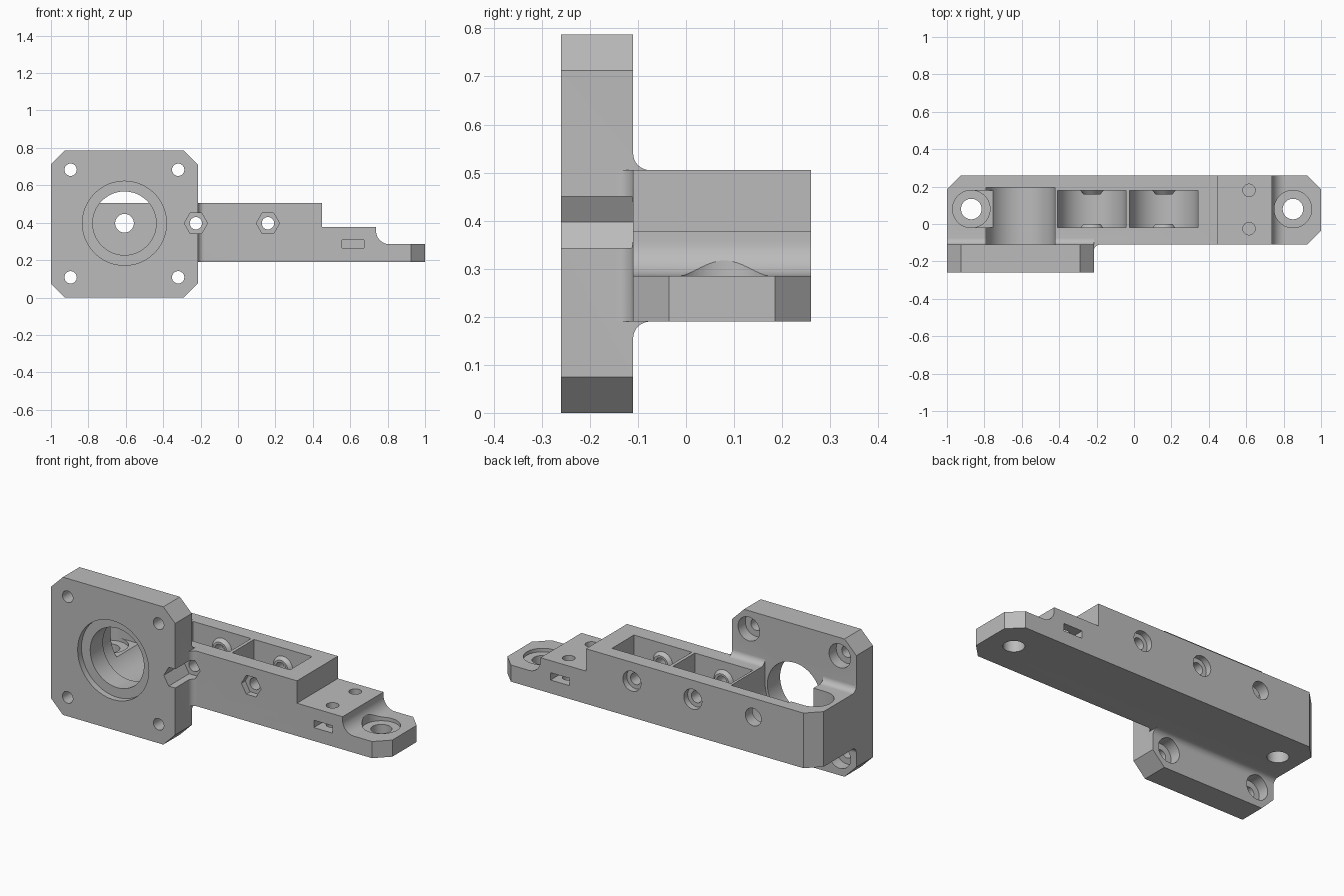
import bpy, bmesh, math

cube = bpy.data.objects.get("Cube")
if cube:
    bpy.data.objects.remove(cube, do_unlink=True)

grey = bpy.data.materials.new("mid grey")
grey.use_nodes = True
grey.diffuse_color = (0.5, 0.5, 0.5, 1)
grey.node_tree.nodes["Principled BSDF"].inputs["Base Color"].default_value = (0.5, 0.5, 0.5, 1)

PLACE = {"x": lambda u, v, t: (t, u, v),
         "y": lambda u, v, t: (u, t, v),
         "z": lambda u, v, t: (u, v, t)}


def arc(u, v, r, start, end, steps):
    angles = [math.radians(start + (end - start) * i / steps) for i in range(steps + 1)]
    return [(u + r * math.cos(a), v + r * math.sin(a)) for a in angles]


def loft(name, lower, upper, axis, a, b):
    """Solid between two matching outlines at positions a and b along an axis."""
    bm = bmesh.new()
    low = [bm.verts.new(PLACE[axis](u, v, a)) for u, v in lower]
    top = [bm.verts.new(PLACE[axis](u, v, b)) for u, v in upper]
    bm.faces.new(low)
    bm.faces.new(top)
    n = len(low)
    for i in range(n):
        j = (i + 1) % n
        bm.faces.new((low[i], low[j], top[j], top[i]))
    bmesh.ops.recalc_face_normals(bm, faces=bm.faces)
    mesh = bpy.data.meshes.new(name)
    bm.to_mesh(mesh)
    bm.free()
    mesh.materials.append(grey)
    ob = bpy.data.objects.new(name, mesh)
    bpy.context.collection.objects.link(ob)
    return ob


def prism(outline, axis, a, b, name="tool"):
    return loft(name, outline, outline, axis, a, b)


def circle(u, v, r, sides=48):
    return arc(u, v, r, 0, 360, sides)[:-1]


def rod(u, v, r, axis, a, b, sides=48):
    return prism(circle(u, v, r, sides), axis, a, b)


def box(u0, u1, v0, v1, axis, a, b):
    return prism([(u0, v0), (u1, v0), (u1, v1), (u0, v1)], axis, a, b)


def combine(tool, operation="DIFFERENCE"):
    """Apply a boolean to the bracket and discard the tool."""
    tool.hide_render = True
    mod = bracket.modifiers.new("shape", "BOOLEAN")
    mod.object, mod.operation, mod.solver = tool, operation, "EXACT"
    bpy.context.view_layer.objects.active = bracket
    bpy.ops.object.modifier_apply(modifier=mod.name)
    bpy.data.objects.remove(tool, do_unlink=True)


LEFT, EDGE, FACE, BACK = -1.0, -0.215, -0.11, 0.26
LOW, TOP, AXIS = 0.19, 0.505, 0.397
BORE_X, C = -0.607, 0.075
IDLERS = (-0.225, 0.16)

# Stepped arm, trimmed to a chamfered plan outline
steps = [(LEFT, LOW), (1, LOW), (1, 0.285)]
steps += arc(0.81, 0.357, 0.072, 270, 180, 12)
steps += [(0.738, 0.377), (0.45, 0.377), (0.45, TOP), (LEFT, TOP)]
bracket = prism(steps, "y", FACE, BACK, "mounting_bracket")
plan = [(LEFT, FACE), (1 - C, FACE), (1, FACE + C), (1, BACK - C),
        (1 - C, BACK), (LEFT + C, BACK), (LEFT, BACK - C)]
combine(prism(plan, "z", 0, 1), "INTERSECT")

# Square motor plate with cut corners
H = 0.787
plate = [(LEFT + C, 0), (EDGE - C, 0), (EDGE, C), (EDGE, H - C),
         (EDGE - C, H), (LEFT + C, H), (LEFT, H - C), (LEFT, C)]
combine(prism(plate, "y", -0.26, FACE), "UNION")

# Fillets where the arm meets the plate
R = 0.035
for z, s in ((TOP, 1), (LOW, -1)):
    curve = arc(FACE + R, z + s * R, R, 180, 180 + s * 90, 8)
    combine(prism(curve + [(FACE, z)], "x", LEFT, EDGE), "UNION")
curve = arc(EDGE + R, FACE - R, R, 90, 180, 8)
combine(prism(curve + [(EDGE, FACE)], "z", LOW, TOP), "UNION")

# Bearing pockets: round below, open above
def trough(x, r, a, b):
    return prism(arc(x, AXIS, r, 180, 360, 32) + [(x + r, 0.6), (x - r, 0.6)], "y", a, b)

combine(trough(BORE_X, 0.184, FACE, 0.195))
for x in IDLERS:
    combine(trough(x, 0.183, -0.02, 0.178))
    for wall, tip in ((-0.025, 0.0), (0.183, 0.158)):
        combine(loft("boss", circle(x, AXIS, 0.065), circle(x, AXIS, 0.045),
                     "y", wall, tip), "UNION")

# Motor bore, front recess and shaft hole
combine(rod(BORE_X, AXIS, 0.17, "y", -0.3, -0.1))
combine(rod(BORE_X, AXIS, 0.225, "y", -0.3, -0.225))
combine(rod(BORE_X, AXIS, 0.05, "y", 0.15, 0.3))

# Idler bolts: hex nut seat in front, round head seat behind
for x in IDLERS:
    combine(rod(x, AXIS, 0.033, "y", -0.3, 0.3))
    combine(rod(x, AXIS, 0.062, "y", -0.3, -0.075, 6))
    combine(rod(x, AXIS, 0.057, "y", 0.225, 0.3))

# Plate corner bolts with head seats on the back
for x in (-0.895, -0.32):
    for z in (0.108, 0.683):
        combine(rod(x, z, 0.033, "y", -0.3, -0.1))
        combine(rod(x, z, 0.068, "y", -0.175, -0.06))

# Vertical mounting holes at both ends
for x in (-0.87, 0.85):
    combine(rod(x, 0.08, 0.055, "z", 0.1, 0.6))
    combine(rod(x, 0.08, 0.1, "z", 0.265, 0.6))
combine(box(-0.87, -0.65, -0.02, 0.18, "z", 0.285, 0.6))

# Small nut slots and their screw holes on the lower step
for y, a, b in ((-0.025, -0.15, 0.03), (0.18, 0.12, 0.3)):
    combine(box(0.556, 0.674, 0.266, 0.308, "y", a, b))
    combine(rod(0.615, y, 0.033, "z", 0.23, 0.45))

# Smooth the round walls and keep the edges crisp
bpy.ops.object.select_all(action="DESELECT")
bracket.select_set(True)
bpy.context.view_layer.objects.active = bracket
bpy.ops.object.shade_smooth_by_angle(angle=math.radians(30))
